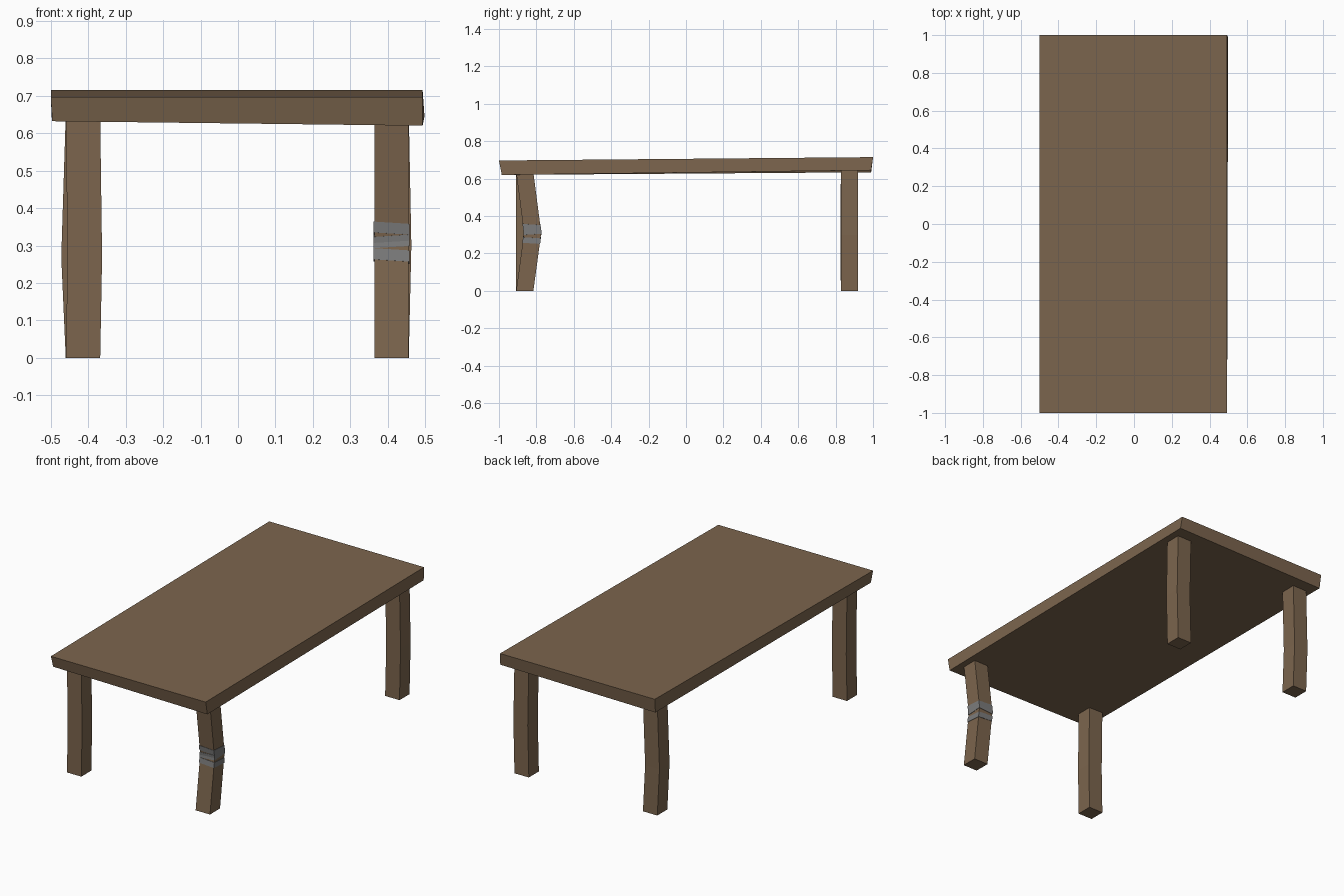
import bpy, bmesh
from mathutils import Vector

if "Cube" in bpy.data.objects:
    bpy.data.objects.remove(bpy.data.objects["Cube"])


def material(name, rgb):
    m = bpy.data.materials.new(name)
    m.diffuse_color = (*rgb, 1)
    m.use_nodes = True
    m.node_tree.nodes["Principled BSDF"].inputs["Base Color"].default_value = m.diffuse_color
    return m


wood = material("wood", (0.2, 0.13, 0.075))
grey = material("grey_wrap", (0.2, 0.2, 0.2))


def loft(name, rings, mat):
    """Skin a stack of four-cornered rings, capped at both ends."""
    bm = bmesh.new()
    loops = [[bm.verts.new(p) for p in r] for r in rings]
    for a, b in zip(loops, loops[1:]):
        for i in range(4):
            j = (i + 1) % 4
            bm.faces.new((a[i], a[j], b[j], b[i]))
    bm.faces.new(loops[0][::-1])
    bm.faces.new(loops[-1])
    bmesh.ops.recalc_face_normals(bm, faces=bm.faces)
    me = bpy.data.meshes.new(name)
    bm.to_mesh(me)
    bm.free()
    me.materials.append(mat)
    ob = bpy.data.objects.new(name, me)
    bpy.context.collection.objects.link(ob)
    return ob


def square(cx, cy, z, h, tilt=(0, 0, 0, 0)):
    corners = ((-h, -h), (h, -h), (h, h), (-h, h))
    return [Vector((cx + x, cy + y, z + t)) for (x, y), t in zip(corners, tilt)]


# Slightly uneven table top
bottom = [(-0.496, -0.985, 0.632), (0.493, -0.985, 0.62),
          (0.498, 0.99, 0.645), (-0.497, 0.99, 0.634)]
top = [(-0.5, -1, 0.697), (0.493, -1, 0.697), (0.493, 1, 0.715), (-0.5, 1, 0.715)]
loft("table_top", [bottom, top], wood)

# Legs: centre, sideways shift at the knee, knee height, top height
half = 0.046
legs = {
    "front_right_leg": ((0.41, -0.862), (0.0, 0.042), 0.31, 0.632),
    "front_left_leg": ((-0.414, -0.864), (0.005, 0.0), 0.27, 0.64),
    "back_right_leg": ((0.41, 0.874), (0.007, 0.0), 0.30, 0.66),
    "back_left_leg": ((-0.414, 0.874), (-0.012, -0.003), 0.27, 0.65),
}
for name, ((x, y), (dx, dy), knee, height) in legs.items():
    loft(name, [square(x, y, 0, half), square(x + dx, y + dy, knee, half),
                square(x, y, height, half)], wood)

# Repair wrap: three tilted bands following the bent leg
(lx, ly), (_, bend), knee, height = legs["front_right_leg"]
for n, levels in enumerate([(0.26, 0.275, 0.29), (0.296, 0.31, 0.326),
                            (0.332, 0.346, 0.361)]):
    s = 0.003 if n != 1 else -0.003
    rings = []
    for z in levels:
        ring = square(lx, ly, z, half + 0.002, (s, -s, -3 * s, -s))
        for p in ring:
            k = p.z / knee if p.z < knee else (height - p.z) / (height - knee)
            p.y += bend * k
        rings.append(ring)
    loft(f"wrap_band_{n + 1}", rings, grey)
